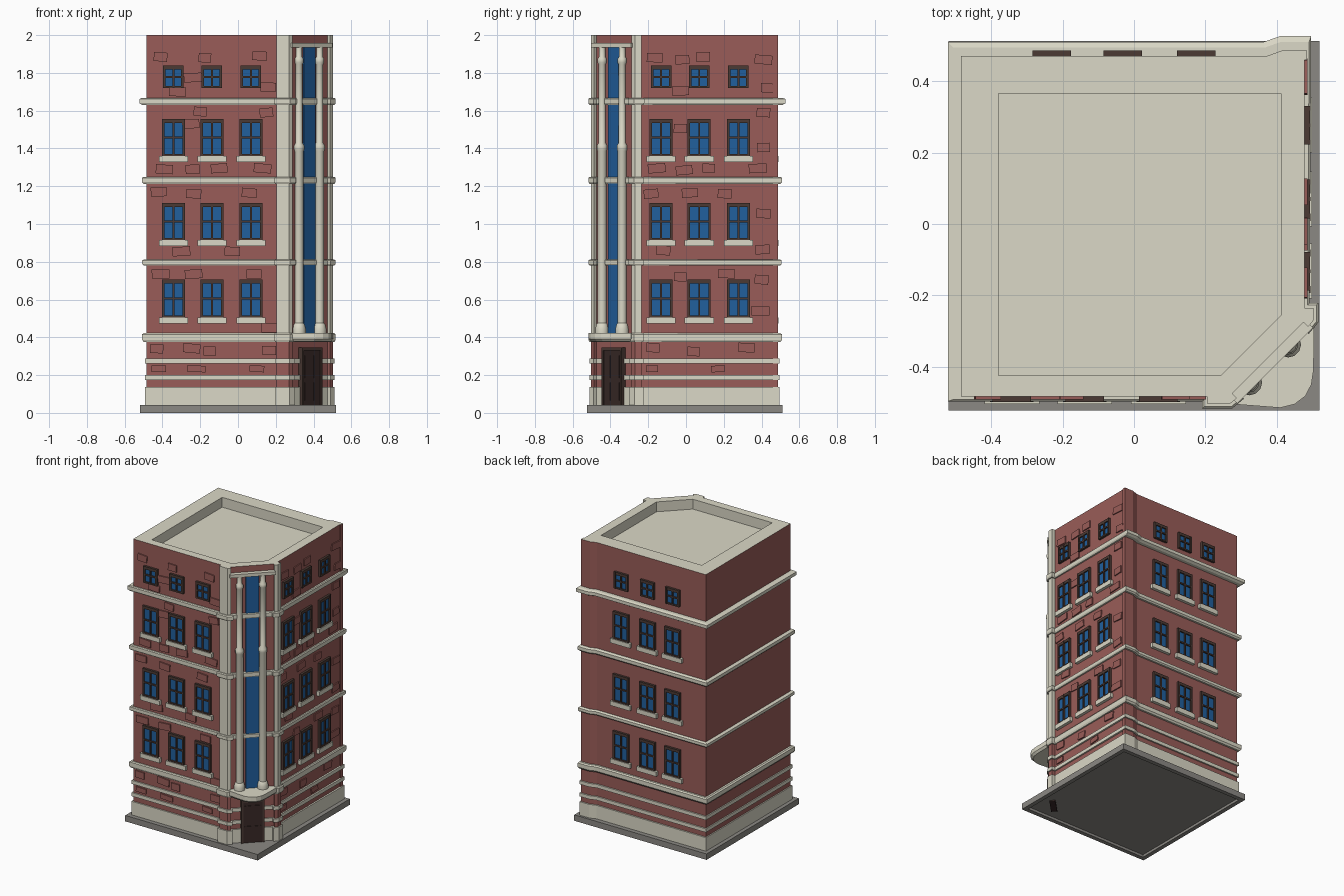
import bpy, bmesh, math, random
from mathutils import Vector

if "Cube" in bpy.data.objects:
    bpy.data.objects.remove(bpy.data.objects["Cube"])

random.seed(4)


def mat(name, r, g, b):
    m = bpy.data.materials.new(name)
    m.diffuse_color = (r, g, b, 1)
    m.use_nodes = True
    m.node_tree.nodes["Principled BSDF"].inputs["Base Color"].default_value = m.diffuse_color
    return m


BRICK = mat("brick red", .32, .108, .098)
CREAM = mat("cream stone", .71, .69, .57)
GREY = mat("grey paving", .26, .25, .23)
BLUE = mat("blue glass", .015, .115, .34)
BROWN = mat("brown frame", .07, .042, .034)
DOOR = mat("dark door", .04, .022, .02)


def finish(name, bm, mats, rule=None):
    bmesh.ops.recalc_face_normals(bm, faces=bm.faces)
    if rule:
        for f in bm.faces:
            f.material_index = rule(f.calc_center_median())
    me = bpy.data.meshes.new(name)
    bm.to_mesh(me)
    bm.free()
    for m in mats:
        me.materials.append(m)
    ob = bpy.data.objects.new(name, me)
    bpy.context.collection.objects.link(ob)
    return ob


def loft(name, rings, mats, rule=None):
    """Skin a stack of (polygon, z) rings and cap both ends."""
    bm = bmesh.new()
    loops = [[bm.verts.new((x, y, z)) for x, y in poly] for poly, z in rings]
    n = len(loops[0])
    for a, b in zip(loops, loops[1:]):
        for i in range(n):
            j = (i + 1) % n
            bm.faces.new((a[i], a[j], b[j], b[i]))
    bm.faces.new(loops[0][::-1])
    bm.faces.new(loops[-1])
    return finish(name, bm, mats, rule)


# wall frames: origin, along-wall axis, outward axis
S = math.sqrt(.5)
FRONT = (Vector((0, -.483, 0)), Vector((1, 0, 0)), Vector((0, -1, 0)))
RIGHT = (Vector((.478, 0, 0)), Vector((0, 1, 0)), Vector((1, 0, 0)))
BACK = (Vector((0, .47, 0)), Vector((1, 0, 0)), Vector((0, 1, 0)))
CORNER = (Vector((.374, -.376, 0)), Vector((S, S, 0)), Vector((S, -S, 0)))


def boxes(name, m, frame, items):
    """Boxes on a wall: (u0, u1, depth0, depth1, z0, z1[, tilt])."""
    o, u, d = frame
    bm = bmesh.new()
    for it in items:
        u0, u1, d0, d1, z0, z1 = it[:6]
        t = it[6] if len(it) > 6 else 0
        cu, cz = (u0 + u1) / 2, (z0 + z1) / 2
        v = {}
        for i, a in enumerate((u0, u1)):
            for j, b in enumerate((d0, d1)):
                for k, c in enumerate((z0, z1)):
                    p = o + u * (a - (c - cz) * t) + d * b
                    v[i, j, k] = bm.verts.new((p.x, p.y, c + (a - cu) * t))
        for q in ("000 010 011 001", "100 110 111 101", "000 100 101 001",
                  "010 110 111 011", "000 100 110 010", "001 101 111 011"):
            bm.faces.new([v[tuple(map(int, s))] for s in q.split()])
    return finish(name, bm, [m])


def offset(poly, side, back, left):
    """Push each edge out by its own distance and mitre the corners."""
    n = len(poly)
    lines = []
    for i in range(n):
        a, b = Vector(poly[i]), Vector(poly[(i + 1) % n])
        e = b - a
        nrm = Vector((e.y, -e.x)).normalized()
        d = back if nrm.y > .9 and a.y > 0 else left if nrm.x < -.9 and e.length > .5 else side
        lines.append((nrm, nrm.dot(a) + d))
    out = []
    for i in range(n):
        (p, c), (q, k) = lines[i - 1], lines[i]
        det = p.x * q.y - p.y * q.x
        out.append(((c * q.y - k * p.y) / det, (p.x * k - q.x * c) / det))
    return out


def rect(x0, x1, y0, y1):
    return [(x0, y0), (x1, y0), (x1, y1), (x0, y1)]


# paving slab, hollowed underneath
slab, hollow = rect(-.52, .52, -.523, .512), rect(-.49, .49, -.493, .482)
loft("paving_slab", [(hollow, .018), (hollow, 0), (slab, 0), (slab, .042)], [GREY])

# brick body with cut corner and sunken roof
wall = [(-.485, -.483), (.267, -.483), (.478, -.272), (.478, .47), (-.485, .47)]
rim = [(-.38, -.425), (.243, -.425), (.412, -.256), (.412, .365), (-.38, .365)]
loft("brick_body", [(wall, .025), (wall, 2), (rim, 2), (rim, 1.93)],
     [BRICK, CREAM], lambda c: int(c.z > 1.9))

# corner pilasters: brick below, stone above
left_pil = [(.205, -.47), (.205, -.503), (.27, -.503), (.288, -.488), (.26, -.46)]
right_pil = [(.46, -.26), (.488, -.288), (.503, -.27), (.503, -.235), (.465, -.235)]
for nm, poly in (("left_pilaster", left_pil), ("right_pilaster", right_pil)):
    loft(nm, [(poly, .03), (poly, .4), (poly, 2)], [BRICK, CREAM], lambda c: int(c.z > .5))
pier = [(.37, .46), (.485, .46), (.485, .486), (.415, .486), (.37, .47)]
loft("back_pier", [(pier, .03), (pier, 2)], [BRICK, CREAM], lambda c: int(c.z > 1.99))

# stone courses following the outline with its pilasters
outline = [(-.485, -.483), (.205, -.483), (.205, -.503), (.27, -.503), (.288, -.488),
           (.276, -.474), (.474, -.276), (.488, -.288), (.503, -.27), (.503, -.235),
           (.478, -.235), (.482, .486), (.415, .486), (.37, .47), (-.485, .47)]


def course(name, z0, z1, side, back, left, slope=True):
    h = z1 - z0
    full = offset(outline, side, back, left)
    slim = offset(outline, side * .6, back * .6, left * .6)
    if slope:
        rings = [(slim, z0), (full, z0 + h * .25), (full, z1 - h * .15), (slim, z1)]
    else:
        rings = [(full, z0), (full, z1)]
    loft(name, rings, [CREAM])


course("plinth", .035, .138, .009, .01, .008, False)
course("lower_band", .175, .2, .009, .01, .008, False)
course("upper_band", .262, .287, .009, .01, .008, False)
course("cornice_1", .375, .423, .013, .022, .023)
course("cornice_2", .78, .812, .013, .02, .022)
course("cornice_3", 1.212, 1.25, .013, .022, .023)
course("cornice_4", 1.63, 1.668, .014, .04, .036)

# windows: four-pane frames, glass and sills
ROWS = [(.505, .705, True), (.915, 1.11, True), (1.36, 1.555, True), (1.72, 1.838, False)]


def windows(side, frame, centres):
    fr, gl, si = [], [], []
    for z0, z1, sill in ROWS:
        w = .061 if sill else .054
        zm = (z0 + z1) / 2
        for c in centres:
            for a, b in ((-w, -w + .013), (-.005, .005), (w - .013, w)):
                fr.append((c + a, c + b, -.01, .016, z0, z1))
            for a, b in ((z0, z0 + .01), (zm - .005, zm + .005), (z1 - .02, z1)):
                fr.append((c - w, c + w, -.01, .0155, a, b))
            gl.append((c - w + .005, c + w - .005, -.002, .007, z0 + .005, z1 - .005))
            if sill:
                si.append((c - .077, c + .077, -.01, .021, z0 - .032, z0))
    boxes(side + "_window_frames", BROWN, frame, fr)
    boxes(side + "_window_glass", BLUE, frame, gl)
    boxes(side + "_window_sills", CREAM, frame, si)


windows("front", FRONT, (-.342, -.138, .068))
windows("right", RIGHT, (-.132, .07, .277))
windows("back", BACK, (-.23, -.032, .175))

# scattered raised bricks
front_bricks = [(-.41, 1.885), (.115, 1.89), (-.175, 1.88), (-.24, 1.775), (-.32, 1.7),
                (.16, 1.725), (-.2, 1.595), (.15, 1.59), (-.25, 1.53), (-.39, 1.29),
                (-.24, 1.29), (-.1, 1.295), (.13, 1.295), (-.42, 1.17), (-.235, 1.16),
                (.06, 1.165), (-.3, .855), (-.03, .855), (-.41, .735), (-.235, .735),
                (.085, .735), (.165, .45), (-.43, .34), (-.245, .342), (-.15, .328),
                (.165, .33), (-.42, .234), (-.22, .234), (.1, .234)]
right_bricks = [(-.165, 1.88), (-.02, 1.87), (.09, 1.885), (.41, 1.87), (.43, 1.72),
                (-.03, 1.705), (.41, 1.59), (-.03, 1.505), (.41, 1.405), (-.155, 1.295),
                (-.01, 1.285), (.12, 1.295), (.38, 1.295), (-.185, 1.16), (.02, 1.165),
                (.205, 1.16), (.41, 1.055), (.405, .865), (-.12, .86), (-.03, .72),
                (.215, .737), (.4, .705), (.395, .54), (-.175, .345), (.04, .325),
                (.32, .345), (-.18, .234), (.17, .234)]
for side, frame, spots in (("front", FRONT, front_bricks), ("right", RIGHT, right_bricks)):
    items = []
    for u, z in spots:
        w = random.uniform(.032, .048)
        h = .017 if z < .25 else .024
        items.append((u - w, u + w, -.01, .008, z - h, z + h, random.uniform(-.1, .1)))
    boxes(side + "_raised_bricks", BRICK, frame, items)

# tall corner window between the columns, and its head moulding
boxes("corner_glass", BLUE, CORNER, [(-.042, .042, -.002, .009, .42, 1.935)])
boxes("corner_head_moulding", CREAM, CORNER, [(-.15, .15, -.01, .03, 1.935, 1.958)])

# rounded balcony over the door
edge = [(.25, -.46), (.28, -.505), (.41, -.515), (.45, -.505), (.48, -.482),
        (.497, -.45), (.503, -.41), (.505, -.29), (.46, -.25)]
under = [(x - .012, y + .012) for x, y in edge]
loft("balcony", [(under, .378), (edge, .392), (edge, .424)], [CREAM])

# two-stage columns
profile = [(.036, .42), (.036, .445), (.03, .468), (.024, .475), (.024, 1.385), (.028, 1.395),
           (.028, 1.415), (.019, 1.43), (.019, 1.845), (.024, 1.855), (.024, 1.875), (.017, 1.885),
           (.017, 1.94)]
for nm, cx, cy in (("left_column", .323, -.444), ("right_column", .432, -.338)):
    ob = loft(nm, [([(cx + r * math.cos(a * math.pi / 6), cy + r * math.sin(a * math.pi / 6))
                     for a in range(12)], z) for r, z in profile], [CREAM])
    bpy.context.view_layer.objects.active = ob
    ob.select_set(True)
    bpy.ops.object.shade_smooth_by_angle(angle=math.radians(35))
    ob.select_set(False)

# double door with raised frame and panels
D = (Vector((.382, -.382, 0)), CORNER[1], CORNER[2])
boxes("door_leaves", DOOR, D, [(-.068, .068, -.03, .01, .01, .335)])
boxes("door_frame", BROWN, D, [(-.076, -.063, -.03, .018, .03, .345), (.063, .076, -.03, .018, .03, .345),
                               (-.076, .076, -.03, .0175, .33, .345)])
boxes("door_panels", DOOR, D, [(s * .034 - .02, s * .034 + .02, .005, .015, a, b)
                               for s in (-1, 1) for a, b in ((.065, .16), (.185, .305))])
